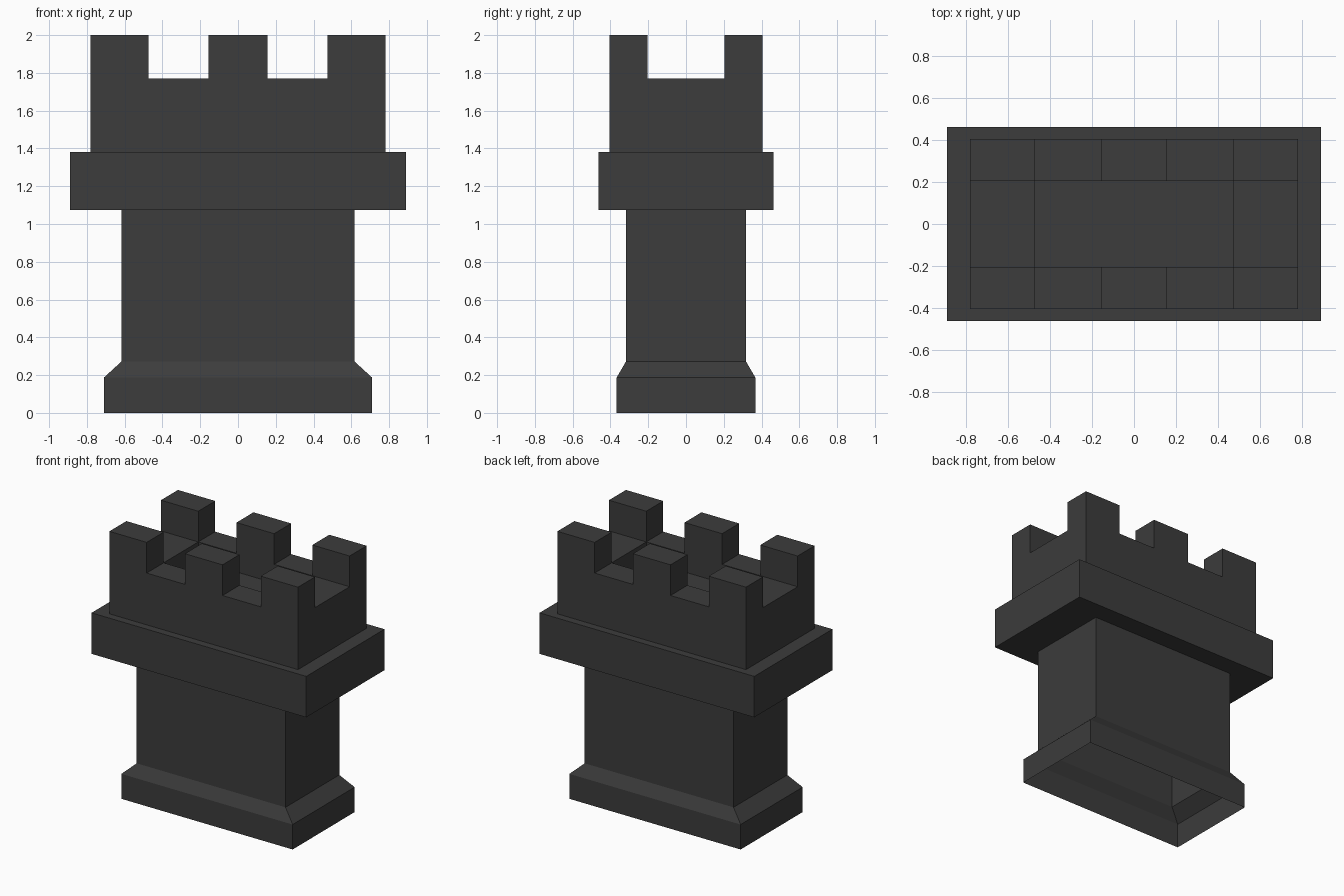
import bpy, bmesh

if "Cube" in bpy.data.objects:
    bpy.data.objects.remove(bpy.data.objects["Cube"])

stone = bpy.data.materials.new("charcoal")
stone.diffuse_color = (0.045, 0.045, 0.045, 1)
stone.use_nodes = True
stone.node_tree.nodes["Principled BSDF"].inputs["Base Color"].default_value = stone.diffuse_color


def make_object(name, bm):
    bmesh.ops.remove_doubles(bm, verts=bm.verts, dist=1e-5)
    bmesh.ops.recalc_face_normals(bm, faces=bm.faces)
    mesh = bpy.data.meshes.new(name)
    bm.to_mesh(mesh)
    bm.free()
    mesh.materials.append(stone)
    ob = bpy.data.objects.new(name, mesh)
    bpy.context.collection.objects.link(ob)
    return ob


def loft(name, rings):
    """Open shell through rectangular rings (half x, half y, z)."""
    bm = bmesh.new()
    loops = [[bm.verts.new((sx * hx, sy * hy, z))
              for sx, sy in ((-1, -1), (1, -1), (1, 1), (-1, 1))]
             for hx, hy, z in rings]
    for a, b in zip(loops, loops[1:]):
        for i in range(4):
            j = (i + 1) % 4
            bm.faces.new((a[i], a[j], b[j], b[i]))
    return make_object(name, bm)


# Tower body: hollow plinth with chamfer, shaft, overhanging slab
loft("plinth", [(0.71, 0.367, 0), (0.71, 0.367, 0.187), (0.617, 0.318, 0.272)])
loft("shaft", [(0.617, 0.318, 0.272), (0.617, 0.318, 1.075)])
loft("overhang_slab", [(0.617, 0.318, 1.075), (0.89, 0.463, 1.075),
                       (0.89, 0.463, 1.382), (0.782, 0.406, 1.382)])

# Battlements: a stepped grid of cells with a sunken floor in the middle
xs = [-0.782, -0.473, -0.156, 0.156, 0.473, 0.782]
ys = [-0.406, -0.205, 0.205, 0.406]
BOTTOM, FLOOR, WALL, MERLON = 1.382, 1.63, 1.77, 2.0


def height(i, j):
    if not (0 <= i < 5 and 0 <= j < 3):
        return BOTTOM
    if j == 1:
        return WALL if i in (0, 4) else FLOOR
    return MERLON if i % 2 == 0 else WALL


bm = bmesh.new()


def quad(*pts):
    bm.faces.new([bm.verts.new(p) for p in pts])


for i in range(5):
    for j in range(3):
        x0, x1, y0, y1 = xs[i], xs[i + 1], ys[j], ys[j + 1]
        h = height(i, j)
        quad((x0, y0, h), (x1, y0, h), (x1, y1, h), (x0, y1, h))
        # walls down to every lower neighbour
        for di, dj, p, q in ((-1, 0, (x0, y1), (x0, y0)), (1, 0, (x1, y0), (x1, y1)),
                             (0, -1, (x0, y0), (x1, y0)), (0, 1, (x1, y1), (x0, y1))):
            low = height(i + di, j + dj)
            if low < h:
                quad((*p, low), (*q, low), (*q, h), (*p, h))

# keep the outward winding of the stepped surface
bmesh.ops.remove_doubles(bm, verts=bm.verts, dist=1e-5)
mesh = bpy.data.meshes.new("battlements")
bm.to_mesh(mesh)
bm.free()
mesh.materials.append(stone)
bpy.context.collection.objects.link(bpy.data.objects.new("battlements", mesh))
